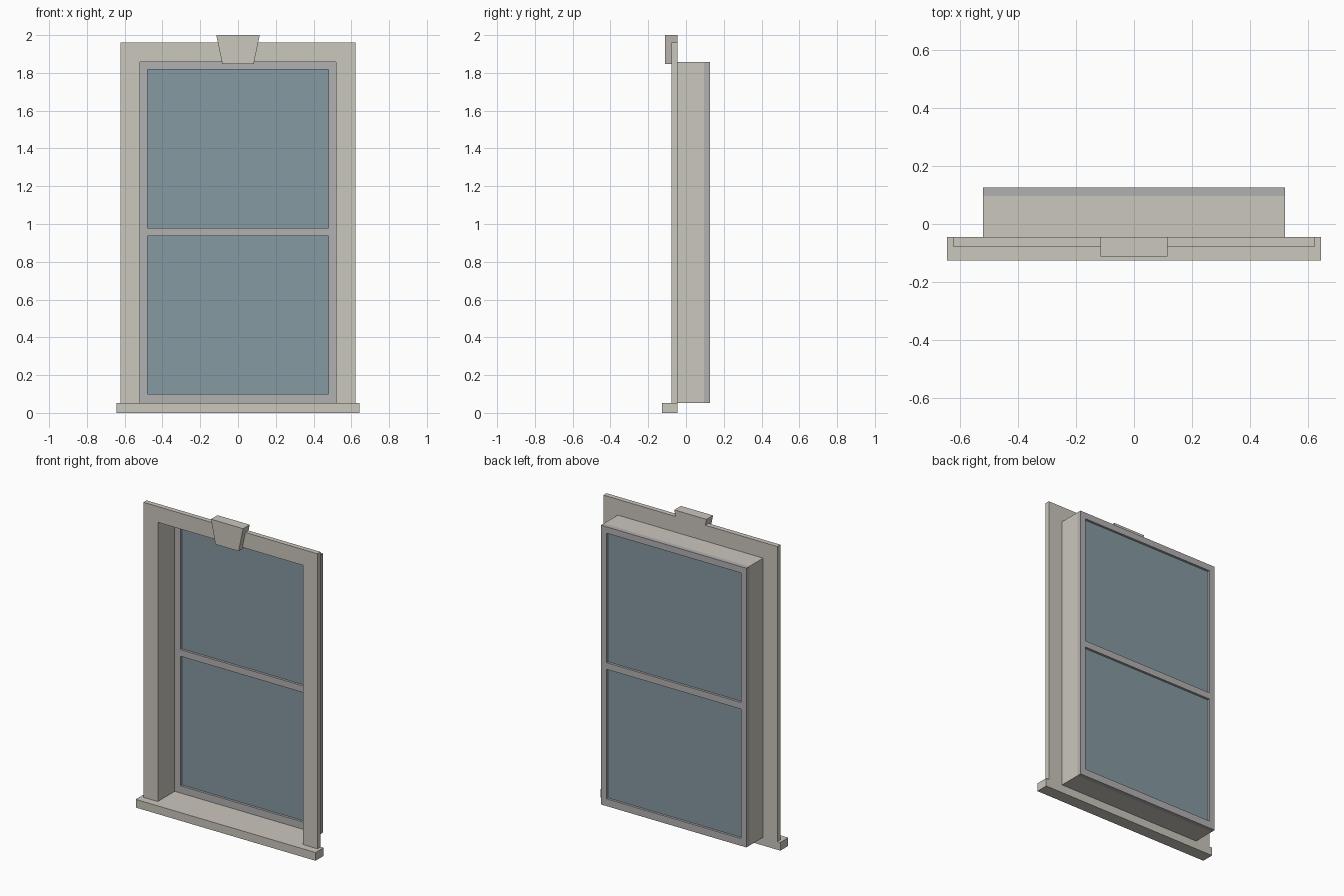
import bpy, bmesh
from mathutils import Vector

if "Cube" in bpy.data.objects:
    bpy.data.objects.remove(bpy.data.objects["Cube"])


def material(name, rgb):
    m = bpy.data.materials.new(name)
    m.diffuse_color = (*rgb, 1)
    m.use_nodes = True
    m.node_tree.nodes["Principled BSDF"].inputs["Base Color"].default_value = m.diffuse_color
    return m


STONE = material("stone", (0.60, 0.57, 0.51))
PAINT = material("grey_paint", (0.45, 0.44, 0.44))
GLASS = material("blue_glass", (0.24, 0.32, 0.36))


def finish(name, bm, mat):
    bmesh.ops.recalc_face_normals(bm, faces=bm.faces[:])
    me = bpy.data.meshes.new(name)
    bm.to_mesh(me)
    bm.free()
    me.materials.append(mat)
    ob = bpy.data.objects.new(name, me)
    bpy.context.collection.objects.link(ob)
    return ob


def thicken(bm, depth):
    # push the flat front profile backwards, keeping the front faces
    ret = bmesh.ops.extrude_face_region(bm, geom=bm.faces[:], use_keep_orig=True)
    verts = [g for g in ret["geom"] if isinstance(g, bmesh.types.BMVert)]
    bmesh.ops.translate(bm, vec=Vector((0, depth, 0)), verts=verts)


def plate(name, xs, zs, y0, y1, mat, holes=()):
    # grid plate in the xz plane, with the listed (column, row) cells left open
    bm = bmesh.new()
    v = [[bm.verts.new((x, y0, z)) for z in zs] for x in xs]
    for i in range(len(xs) - 1):
        for j in range(len(zs) - 1):
            if (i, j) not in holes:
                bm.faces.new((v[i][j], v[i + 1][j], v[i + 1][j + 1], v[i][j + 1]))
    loose = [w for w in bm.verts if not w.link_faces]
    bmesh.ops.delete(bm, geom=loose, context='VERTS')
    if y1 > y0:
        thicken(bm, y1 - y0)
    return finish(name, bm, mat)


WALL, TRIM_Y, SASH_Y, BACK = -0.045, -0.077, 0.096, 0.126
BOT, TOP, HALF = 0.053, 1.858, 0.52

# sill and flat surround
plate("sill", [-0.643, 0.643], [0, BOT], -0.126, WALL, STONE)
plate("surround", [-0.622, -HALF, HALF, 0.622], [BOT, TOP, 1.96],
      TRIM_Y, WALL, STONE, holes=[(1, 0)])

# tapered keystone
bm = bmesh.new()
bm.faces.new([bm.verts.new((x, -0.112, z)) for x, z in
              ((-0.083, 1.846), (0.083, 1.846), (0.115, 2.0), (-0.115, 2.0))])
thicken(bm, WALL + 0.112)
finish("keystone", bm, STONE)

# thin reveal lining between surround and sash
bm = bmesh.new()
corners = [(-HALF, BOT), (HALF, BOT), (HALF, TOP), (-HALF, TOP)]
rings = [[bm.verts.new((x, y, z)) for x, z in corners] for y in (WALL, SASH_Y)]
for i in range(4):
    k = (i + 1) % 4
    bm.faces.new((rings[0][i], rings[0][k], rings[1][k], rings[1][i]))
finish("reveal", bm, STONE)

# sash frame with two openings, and a pane in each
xs = [-HALF, -0.48, 0.48, HALF]
zs = [BOT, 0.10, 0.937, 0.98, 1.817, TOP]
plate("sash_frame", xs, zs, SASH_Y, BACK, PAINT, holes=[(1, 1), (1, 3)])
for name, row in (("lower_pane", 1), ("upper_pane", 3)):
    plate(name, xs[1:3], zs[row:row + 2], 0.111, 0.111, GLASS)
